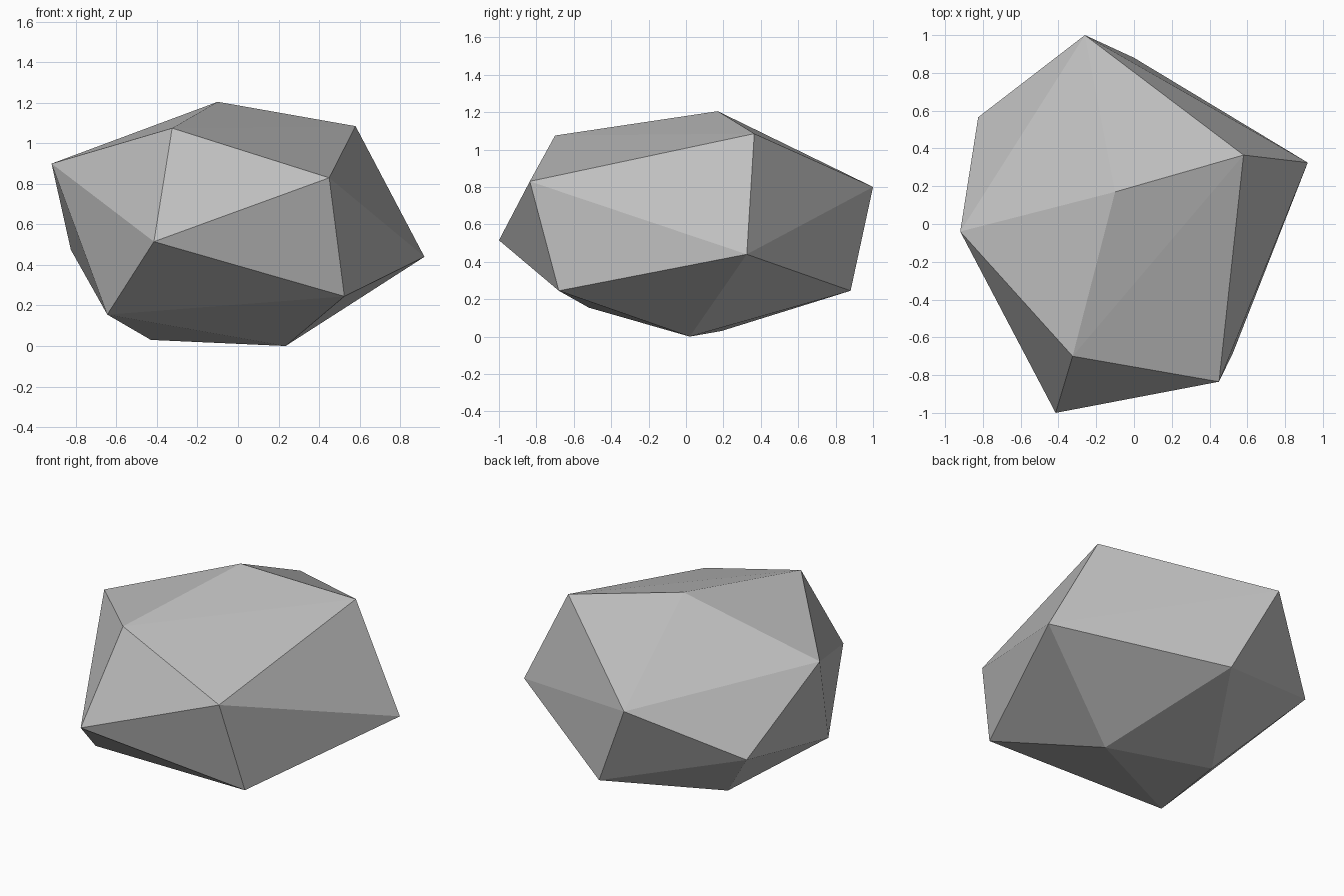
import bpy, bmesh

if "Cube" in bpy.data.objects:
    bpy.data.objects.remove(bpy.data.objects["Cube"])

# Corner points of the faceted boulder, from crown to underside
corners = [
    (-0.10, 0.17, 1.205), (0.58, 0.365, 1.085), (-0.325, -0.70, 1.075),
    (-0.92, -0.04, 0.90), (0.45, -0.835, 0.83), (-0.26, 1.00, 0.80),
    (-0.415, -1.00, 0.515), (-0.825, 0.565, 0.475), (0.92, 0.325, 0.44),
    (0.525, -0.68, 0.245), (0.00, 0.88, 0.245), (-0.645, -0.52, 0.155),
    (-0.43, 0.19, 0.03), (0.235, 0.02, 0.0),
]

# Stone colour
stone = bpy.data.materials.new("stone_grey")
stone.diffuse_color = (0.52, 0.52, 0.52, 1)
stone.use_nodes = True
stone.node_tree.nodes["Principled BSDF"].inputs["Base Color"].default_value = stone.diffuse_color

# Boulder: flat-faced convex shell around the corners
bm = bmesh.new()
for c in corners:
    bm.verts.new(c)
bmesh.ops.convex_hull(bm, input=bm.verts[:])
bmesh.ops.recalc_face_normals(bm, faces=bm.faces[:])
mesh = bpy.data.meshes.new("boulder")
bm.to_mesh(mesh)
bm.free()
mesh.materials.append(stone)
boulder = bpy.data.objects.new("boulder", mesh)
bpy.context.collection.objects.link(boulder)
